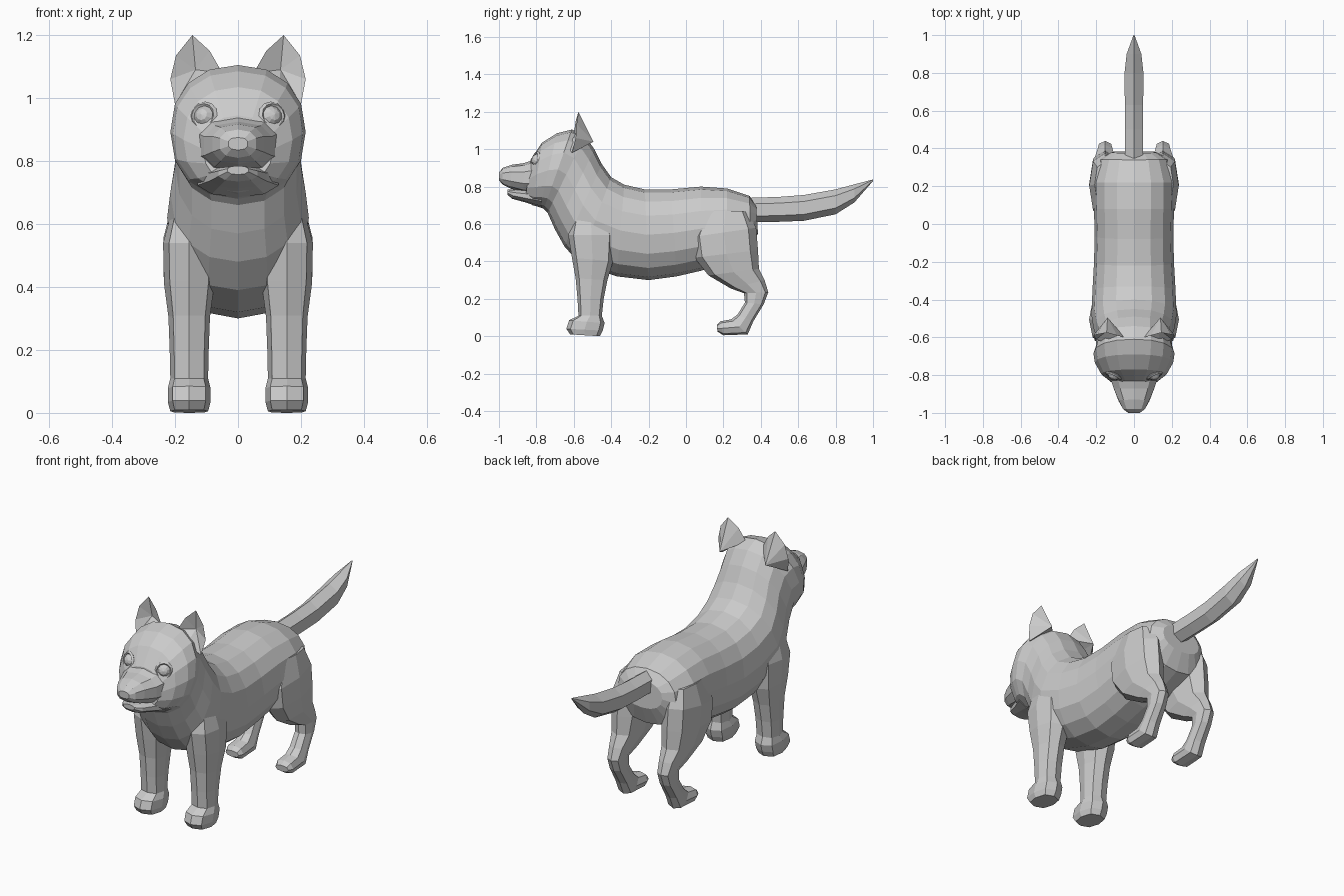
import bpy
import bmesh
from math import sin, cos, pi
from mathutils import Vector

default_cube = bpy.data.objects.get("Cube")
if default_cube:
    bpy.data.objects.remove(default_cube, do_unlink=True)

# One plain grey for the whole animal
grey = bpy.data.materials.new("plain grey")
grey.use_nodes = True
grey.diffuse_color = (0.6, 0.6, 0.6, 1)
shader = next(n for n in grey.node_tree.nodes if n.type == 'BSDF_PRINCIPLED')
shader.inputs["Base Color"].default_value = grey.diffuse_color
shader.inputs["Roughness"].default_value = 0.8


def finish(name, bm):
    """Turn a bmesh into a flat-shaded grey object."""
    bmesh.ops.recalc_face_normals(bm, faces=bm.faces)
    mesh = bpy.data.meshes.new(name)
    bm.to_mesh(mesh)
    bm.free()
    mesh.materials.append(grey)
    part = bpy.data.objects.new(name, mesh)
    bpy.context.collection.objects.link(part)
    return part


def rounded(value, power):
    """Superellipse term: lower powers give boxier sections."""
    return abs(value) ** power * (1 if value >= 0 else -1)


def loft(name, sections, sides, power=1.0, centre_x=0.0):
    """Skin a tube over sections given as upper y z, lower y z, half width."""
    bm = bmesh.new()
    rings = []
    for upper_y, upper_z, lower_y, lower_z, half_width in sections:
        upper = Vector((centre_x, upper_y, upper_z))
        lower = Vector((centre_x, lower_y, lower_z))
        middle, arm = (upper + lower) / 2, (upper - lower) / 2
        across = Vector((half_width, 0, 0))
        ring = []
        for step in range(sides):
            angle = 2 * pi * step / sides
            point = middle + arm * rounded(cos(angle), power)
            point += across * rounded(sin(angle), power)
            ring.append(bm.verts.new(point))
        rings.append(ring)
    for ring, following in zip(rings, rings[1:]):
        for step in range(sides):
            after = (step + 1) % sides
            bm.faces.new((ring[step], ring[after],
                          following[after], following[step]))
    bm.faces.new(rings[0])
    bm.faces.new(rings[-1])
    return finish(name, bm)


# Torso, neck and skull in one skin, from rump to brow
body_sections = [
    (.375, .70, .385, .55, .12),
    (.34, .75, .345, .45, .18),
    (.22, .79, .22, .40, .215),
    (.08, .80, .08, .35, .212),
    (-.08, .785, -.05, .32, .208),
    (-.22, .785, -.2, .30, .212),
    (-.33, .81, -.37, .32, .22),
    (-.40, .85, -.57, .39, .225),
    (-.45, .92, -.65, .48, .215),
    (-.49, 1.0, -.70, .57, .2),
    (-.54, 1.07, -.74, .66, .2),
    (-.61, 1.105, -.76, .68, .215),
    (-.69, 1.085, -.78, .69, .207),
    (-.77, 1.035, -.82, .70, .173),
    (-.83, .945, -.86, .73, .11),
]
loft("body_and_head", body_sections, sides=16, power=0.9)

# Upper muzzle ending in the nose
muzzle_sections = [
    (-.79, .95, -.79, .755, .14),
    (-.87, .925, -.87, .77, .112),
    (-.93, .917, -.94, .79, .085),
    (-.98, .90, -.98, .81, .06),
    (-1.0, .875, -1.0, .835, .032),
]
loft("muzzle", muzzle_sections, sides=10, power=0.8)

# Lower jaw, set back under the muzzle to leave a mouth line
jaw_sections = [
    (-.78, .80, -.77, .685, .135),
    (-.86, .785, -.85, .713, .095),
    (-.92, .785, -.93, .735, .065),
    (-.955, .785, -.955, .757, .035),
]
loft("lower_jaw", jaw_sections, sides=10, power=0.9)

# Tail sweeping back to a raised point
tail_sections = [
    (.34, .74, .36, .61, .055),
    (.5, .745, .5, .612, .055),
    (.63, .755, .63, .617, .056),
    (.8, .785, .8, .652, .058),
    (.9, .812, .9, .715, .045),
    (1.0, .838, 1.0, .83, .003),
]
loft("tail", tail_sections, sides=6)

front_leg_sections = [
    (-.60, .66, -.42, .66, .05),
    (-.63, .54, -.38, .54, .083),
    (-.61, .42, -.39, .40, .08),
    (-.59, .31, -.42, .30, .066),
    (-.58, .2, -.44, .2, .062),
    (-.575, .11, -.45, .11, .06),
    (-.625, .085, -.435, .07, .068),
    (-.64, .04, -.445, .03, .068),
    (-.62, .01, -.46, 0, .06),
]

# Thigh, hock and paw: front edge then back edge
hind_leg_sections = [
    (.09, .67, .33, .67, .055),
    (.03, .53, .375, .58, .084),
    (.045, .42, .385, .46, .084),
    (.12, .325, .39, .36, .07),
    (.24, .255, .42, .30, .052),
    (.31, .23, .44, .235, .043),
    (.315, .18, .415, .17, .043),
    (.275, .115, .36, .08, .046),
    (.24, .09, .33, .01, .05),
    (.185, .08, .2, .005, .052),
    (.165, .06, .168, .025, .04),
]

ear_rim = [
    (.05, -.60, 1.08), (.09, -.59, 1.15), (.145, -.575, 1.2),
    (.197, -.585, 1.135), (.215, -.59, 1.06), (.20, -.61, .98),
    (.13, -.64, 1.03),
]


def build_ear(name, side):
    """Pointed ear with a hollow front and a rounded back."""
    bm = bmesh.new()
    rim = [bm.verts.new((side * x, y, z)) for x, y, z in ear_rim]
    hollow = bm.verts.new((side * .135, -.56, 1.09))
    back = bm.verts.new((side * .14, -.495, 1.04))
    for start, end in zip(rim, rim[1:] + rim[:1]):
        bm.faces.new((start, end, hollow))
        bm.faces.new((end, start, back))
    return finish(name, bm)


def build_eye(prefix, side):
    """Faceted eyeball inside a raised eyelid ring."""
    outward = Vector((side * .4, -.9, .25)).normalized()
    centre = Vector((side * .103, -.79, .94))
    turn = outward.to_track_quat('Z', 'Y')
    bm = bmesh.new()
    bmesh.ops.create_uvsphere(bm, u_segments=10, v_segments=6, radius=.037)
    ball = finish(prefix + "eye", bm)
    ball.location = centre
    bpy.ops.mesh.primitive_torus_add(major_segments=12, minor_segments=4,
                                     major_radius=.038, minor_radius=.009)
    lid = bpy.context.object
    lid.name = prefix + "eyelid"
    lid.data.materials.append(grey)
    lid.location = centre + outward * .014
    for part in (ball, lid):
        part.rotation_mode = 'QUATERNION'
        part.rotation_quaternion = turn


# Paired parts
for prefix, side in (("left_", 1), ("right_", -1)):
    loft(prefix + "front_leg", front_leg_sections, 8, 0.75, side * .155)
    loft(prefix + "hind_leg", hind_leg_sections, 8, 0.8, side * .153)
    build_ear(prefix + "ear", side)
    build_eye(prefix, side)
